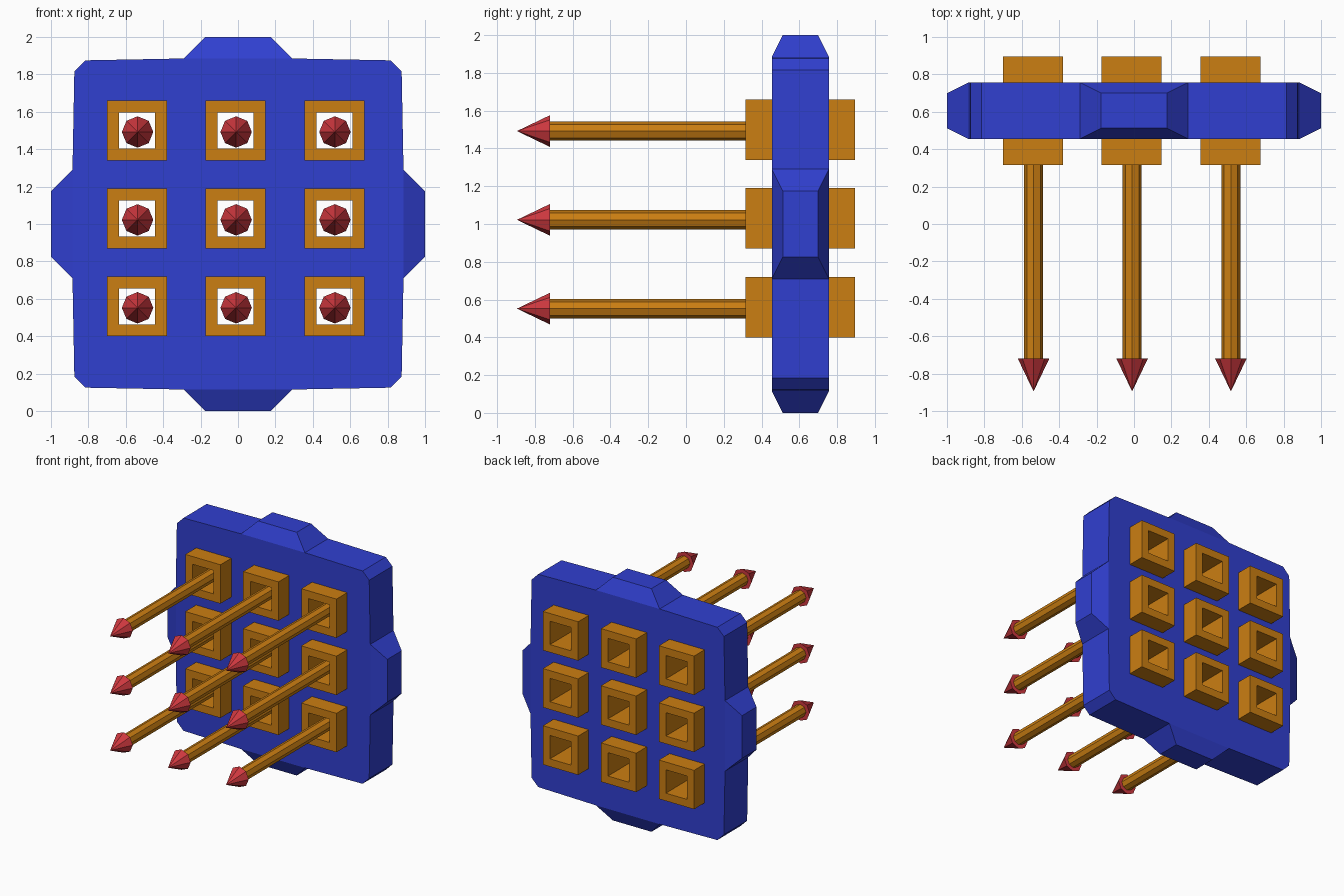
import bpy, bmesh
from math import radians
from mathutils import Matrix, Vector

if "Cube" in bpy.data.objects:
    bpy.data.objects.remove(bpy.data.objects["Cube"])


def material(name, rgb):
    m = bpy.data.materials.new(name)
    m.diffuse_color = (*rgb, 1)
    m.use_nodes = True
    m.node_tree.nodes["Principled BSDF"].inputs["Base Color"].default_value = m.diffuse_color
    return m


BLUE = material("blue", (0.03, 0.05, 0.63))
ORANGE = material("orange", (0.60, 0.21, 0.006))
RED = material("red", (0.63, 0.04, 0.05))

XS = (-0.54, -0.013, 0.515)
ZS = (0.56, 1.03, 1.5)
FRONT, BACK = 0.455, 0.757


def finish(bm, name, mat=None):
    bmesh.ops.recalc_face_normals(bm, faces=bm.faces)
    me = bpy.data.meshes.new(name)
    bm.to_mesh(me)
    bm.free()
    ob = bpy.data.objects.new(name, me)
    bpy.context.collection.objects.link(ob)
    if mat:
        me.materials.append(mat)
    return ob


def square(bm, x, y, z, h):
    return [bm.verts.new((x + i * h, y, z + k * h))
            for i, k in ((-1, -1), (1, -1), (1, 1), (-1, 1))]


def bridge(bm, a, b):
    n = len(a)
    return [bm.faces.new((a[i], a[(i + 1) % n], b[(i + 1) % n], b[i])) for i in range(n)]


# Panel: chamfered slab with a tapered tab pulled out of each edge
bm = bmesh.new()
side = [(0.815, 0.875), (0.29, 0.885), (-0.29, 0.885), (-0.815, 0.875)]
outline = []
for q in range(4):
    rot = Matrix.Rotation(radians(90 * q), 2)
    outline += [rot @ Vector(p) for p in side]
front = [bm.verts.new((p.x, FRONT, p.y + 1)) for p in outline]
back = [bm.verts.new((p.x, BACK, p.y + 1)) for p in outline]
walls = bridge(bm, front, back)
bm.faces.new(front)
bm.faces.new(back[::-1])
bmesh.ops.recalc_face_normals(bm, faces=bm.faces)
for f in walls[1::4]:
    n, c = f.normal.copy(), f.calc_center_median()
    new = bmesh.ops.extrude_discrete_faces(bm, faces=[f])["faces"][0]
    for v in new.verts:
        d = v.co - c
        d = Vector((d.x * 0.605, d.y * 0.62, d.z * 0.605))
        v.co = c + d + n * 0.115
panel = finish(bm, "panel", BLUE)

# Openings through the panel
bm = bmesh.new()
for x in XS:
    for z in ZS:
        a, b = square(bm, x, 0.2, z, 0.13), square(bm, x, 1.0, z, 0.13)
        bridge(bm, a, b)
        bm.faces.new(a)
        bm.faces.new(b[::-1])
cutter = finish(bm, "opening_cutter")
cutter.hide_render = True
mod = panel.modifiers.new("openings", "BOOLEAN")
mod.object, mod.operation, mod.solver = cutter, "DIFFERENCE", "EXACT"
bpy.context.view_layer.objects.active = panel
bpy.ops.object.modifier_apply(modifier=mod.name)
bpy.data.objects.remove(cutter)


# Square sleeve open at both ends
def sleeve(name, x, z):
    bm = bmesh.new()
    rings = [square(bm, x, y, z, h) for y, h in
             ((0.315, 0.16), (0.895, 0.16), (0.895, 0.096), (0.315, 0.096))]
    for i in range(4):
        bridge(bm, rings[i], rings[(i + 1) % 4])
    finish(bm, name, ORANGE)


# Eight-sided shaft or tip lying along y
def rod(name, x, z, y0, y1, r0, r1, mat):
    bm = bmesh.new()
    place = Matrix.Translation((x, (y0 + y1) / 2, z)) @ Matrix.Rotation(radians(90), 4, "X")
    bmesh.ops.create_cone(bm, cap_ends=True, segments=8, radius1=r0, radius2=r1,
                          depth=y0 - y1, matrix=place)
    finish(bm, name, mat)


for i, x in enumerate(XS):
    for k, z in enumerate(ZS):
        tag = f"{i + 1}_{k + 1}"
        sleeve("sleeve_" + tag, x, z)
        rod("shaft_" + tag, x + 0.003, z - 0.008, 0.6, -0.72, 0.051, 0.051, ORANGE)
        rod("tip_" + tag, x + 0.003, z - 0.008, -0.72, -0.895, 0.084, 0, RED)
